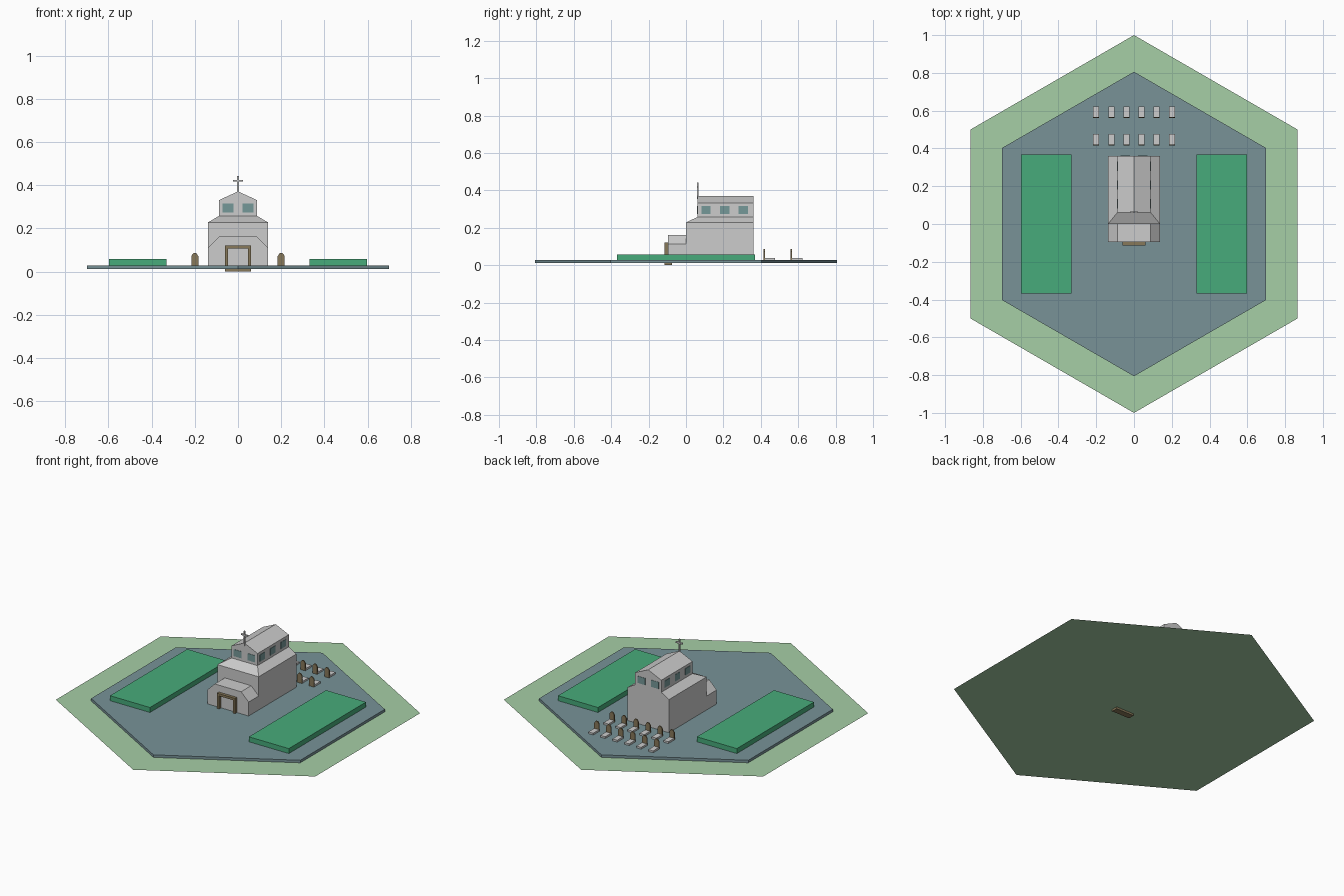
import bpy, bmesh, math
from mathutils import Matrix

cube = bpy.data.objects.get("Cube")
if cube:
    bpy.data.objects.remove(cube, do_unlink=True)


def srgb(c):
    return c / 12.92 if c <= 0.04045 else ((c + 0.055) / 1.055) ** 2.4


def material(name, *rgb):
    m = bpy.data.materials.new(name)
    m.use_nodes = True
    col = tuple(srgb(c) for c in rgb) + (1.0,)
    m.diffuse_color = col
    m.node_tree.nodes["Principled BSDF"].inputs["Base Color"].default_value = col
    return m


MEADOW = material("pale green", 0.65, 0.81, 0.65)
PAVING = material("slate", 0.47, 0.575, 0.595)
GRASS = material("lawn green", 0.28, 0.67, 0.48)
STONE = material("light stone", 0.80, 0.80, 0.80)
WOOD = material("brown", 0.53, 0.47, 0.35)
GLASS = material("window teal", 0.46, 0.60, 0.60)


def finish(name, bm, mat):
    bmesh.ops.recalc_face_normals(bm, faces=bm.faces)
    me = bpy.data.meshes.new(name)
    bm.to_mesh(me)
    bm.free()
    me.materials.append(mat)
    ob = bpy.data.objects.new(name, me)
    bpy.context.collection.objects.link(ob)
    return ob


def box(name, mat, x0, x1, y0, y1, z0, z1):
    bm = bmesh.new()
    size = Matrix.Diagonal((x1 - x0, y1 - y0, z1 - z0, 1))
    mid = Matrix.Translation(((x0 + x1) / 2, (y0 + y1) / 2, (z0 + z1) / 2))
    bmesh.ops.create_cube(bm, size=1, matrix=mid @ size)
    return finish(name, bm, mat)


def prism(name, mat, profile, y0, y1, x=0):
    """Extrude an (x, z) profile along y."""
    bm = bmesh.new()
    front = bm.faces.new([bm.verts.new((x + px, y0, pz)) for px, pz in profile])
    new = bmesh.ops.extrude_face_region(bm, geom=[front])["geom"]
    bmesh.ops.translate(bm, vec=(0, y1 - y0, 0),
                        verts=[v for v in new if isinstance(v, bmesh.types.BMVert)])
    return finish(name, bm, mat)


def mirrored(half):
    """Close a half profile, listed bottom to top, by mirroring it in x."""
    return half + [(-px, pz) for px, pz in reversed(half) if px > 0]


def hexagon(name, mat, radius, z, height):
    bm = bmesh.new()
    ring = [math.radians(30 + 60 * i) for i in range(6)]
    face = bm.faces.new([bm.verts.new((radius * math.cos(a), radius * math.sin(a), z))
                         for a in ring])
    if height:
        new = bmesh.ops.extrude_face_region(bm, geom=[face])["geom"]
        bmesh.ops.translate(bm, vec=(0, 0, height),
                            verts=[v for v in new if isinstance(v, bmesh.types.BMVert)])
    return finish(name, bm, mat)


# Ground sheet, paved slab and lawns
TOP = 0.028
hexagon("ground", MEADOW, 1.0, 0.012, 0)
hexagon("paved_slab", PAVING, 0.806, 0.0125, TOP - 0.0125)
for side, s in (("left", 1), ("right", -1)):
    xa, xb = sorted((0.33 * s, 0.597 * s))
    box(side + "_lawn", GRASS, xa, xb, -0.368, 0.368, TOP - 0.002, 0.058)

# Chapel: nave, sloping skirt roof, upper storey with gable, porch
W, U, BACK, UF = 0.138, 0.087, 0.36, 0.062
box("nave", STONE, -W, W, 0, BACK, TOP - 0.002, 0.228)
skirt = box("skirt_roof", STONE, -W, W, 0, BACK, 0.228, 0.258)
for v in skirt.data.vertices:
    if v.co.z > 0.24:
        v.co.x = math.copysign(U, v.co.x)
        v.co.y = max(v.co.y, UF)
prism("upper_storey", STONE, mirrored([(U, 0.258), (U, 0.331), (0, 0.371)]), UF, BACK)
prism("porch", STONE, mirrored([(W, TOP - 0.002), (W, 0.112), (0.088, 0.161)]), -0.096, 0)

# Windows as thin plates
T = 0.002
for s in (1, -1):
    xa, xb = sorted((0.02 * s, 0.071 * s))
    for name, y in (("front_window", UF), ("back_window", BACK)):
        box(name, GLASS, xa, xb, y - T, y + T, 0.274, 0.315)
    for y in (0.107, 0.207, 0.306):
        box("side_window", GLASS, s * U - T, s * U + T, y - 0.0245, y + 0.0245, 0.274, 0.315)

# Door frame ring
for s in (1, -1):
    xa, xb = sorted((0.046 * s, 0.06 * s))
    box("door_post", WOOD, xa, xb, -0.114, -0.076, 0, 0.12)
box("door_lintel", WOOD, -0.046, 0.046, -0.114, -0.076, 0.106, 0.12)
box("door_sill", WOOD, -0.046, 0.046, -0.114, -0.076, 0, 0.014)

# Roof cross
box("cross_post", STONE, -0.004, 0.004, 0.058, 0.067, 0.355, 0.443)
box("cross_bar", STONE, -0.022, 0.022, 0.058, 0.067, 0.416, 0.424)

# Graves: a low slab behind each chamfered headstone
stone = mirrored([(0.016, TOP - 0.002), (0.016, 0.072), (0.006, 0.086)])
for y in (0.415, 0.56):
    for i in range(6):
        x = -0.2 + 0.08 * i
        prism("headstone", WOOD, stone, y, y + 0.007, x)
        box("grave_slab", STONE, x - 0.016, x + 0.016, y + 0.007, y + 0.062, TOP - 0.002, 0.039)
